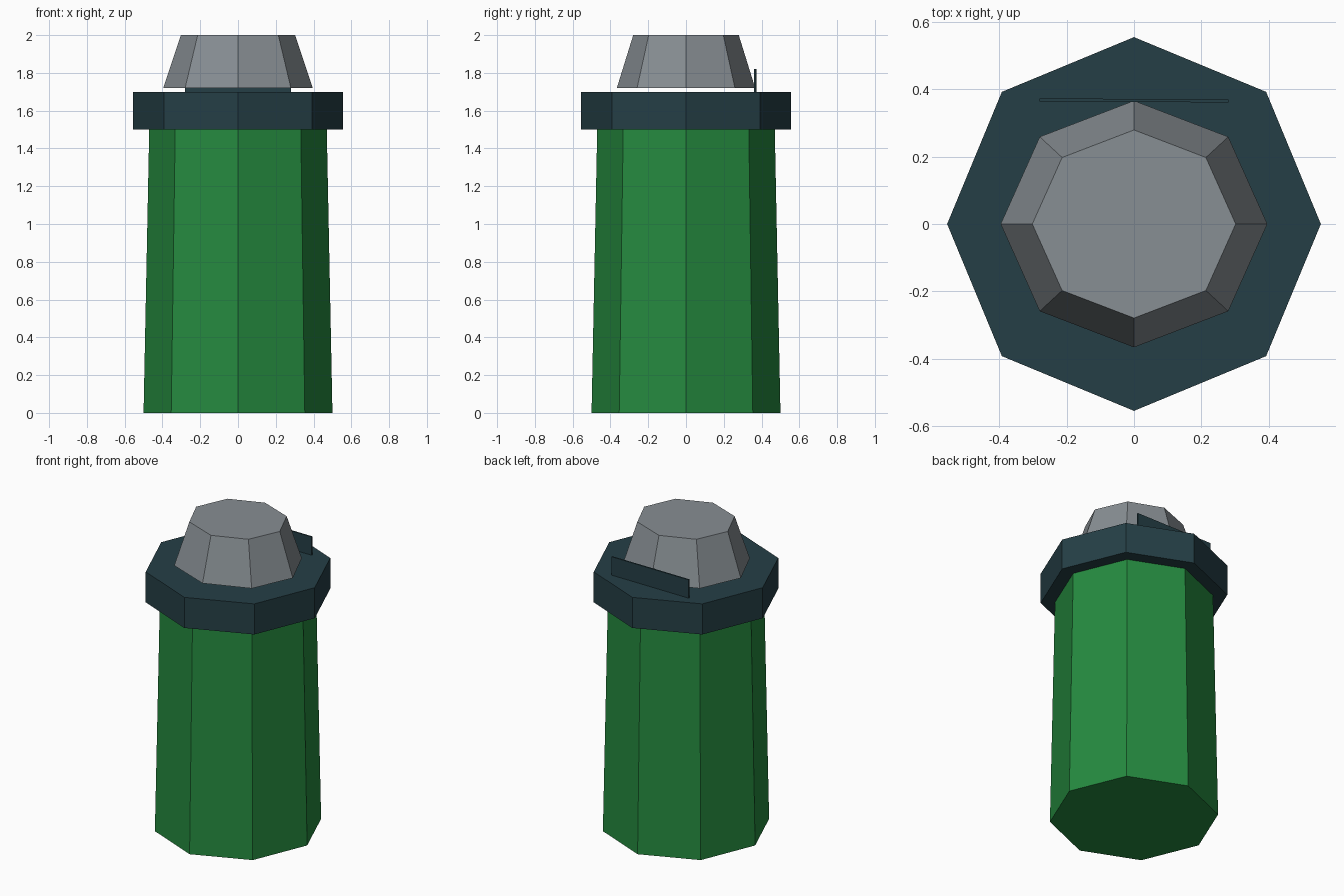
import bpy, bmesh, math

if "Cube" in bpy.data.objects:
    bpy.data.objects.remove(bpy.data.objects["Cube"])


def material(name, rgb):
    m = bpy.data.materials.new(name)
    m.diffuse_color = [(c / 255 / 12.92 if c < 11 else ((c / 255 + 0.055) / 1.055) ** 2.4) for c in rgb] + [1]
    m.use_nodes = True
    m.node_tree.nodes["Principled BSDF"].inputs["Base Color"].default_value = m.diffuse_color
    return m


green = material("bottle green", (37, 138, 63))
teal = material("dark teal", (37, 63, 70))
grey = material("steel grey", (135, 142, 147))


def finish(name, bm, mat):
    bmesh.ops.recalc_face_normals(bm, faces=bm.faces)
    me = bpy.data.meshes.new(name)
    bm.to_mesh(me)
    bm.free()
    me.materials.append(mat)
    ob = bpy.data.objects.new(name, me)
    bpy.context.collection.objects.link(ob)
    return ob


def octagon_part(name, z0, z1, r0, r1, mat, y_scale=1.0):
    """Closed eight-sided frustum with a corner on the x axis."""
    bm = bmesh.new()
    rings = []
    for z, r in ((z0, r0), (z1, r1)):
        rings.append([bm.verts.new((r * math.cos(i * math.pi / 4),
                                    r * y_scale * math.sin(i * math.pi / 4), z)) for i in range(8)])
        bm.faces.new(rings[-1])
    for i in range(8):
        j = (i + 1) % 8
        bm.faces.new((rings[0][i], rings[0][j], rings[1][j], rings[1][i]))
    return finish(name, bm, mat)


# Tapered body, wide collar and floating cap
octagon_part("body", 0, 1.5, 0.5, 0.47, green)
octagon_part("collar", 1.5, 1.7, 0.555, 0.555, teal)
octagon_part("cap", 1.72, 2.0, 0.396, 0.302, grey, 0.925)

# Thin upright tab behind the cap, very slightly skewed
bm = bmesh.new()
bmesh.ops.create_cube(bm, size=1)
for v in bm.verts:
    v.co = (v.co.x * 0.56, 0.367 + v.co.y * 0.009 - v.co.x * 0.003, 1.76 + v.co.z * 0.12)
finish("back_tab", bm, teal)
